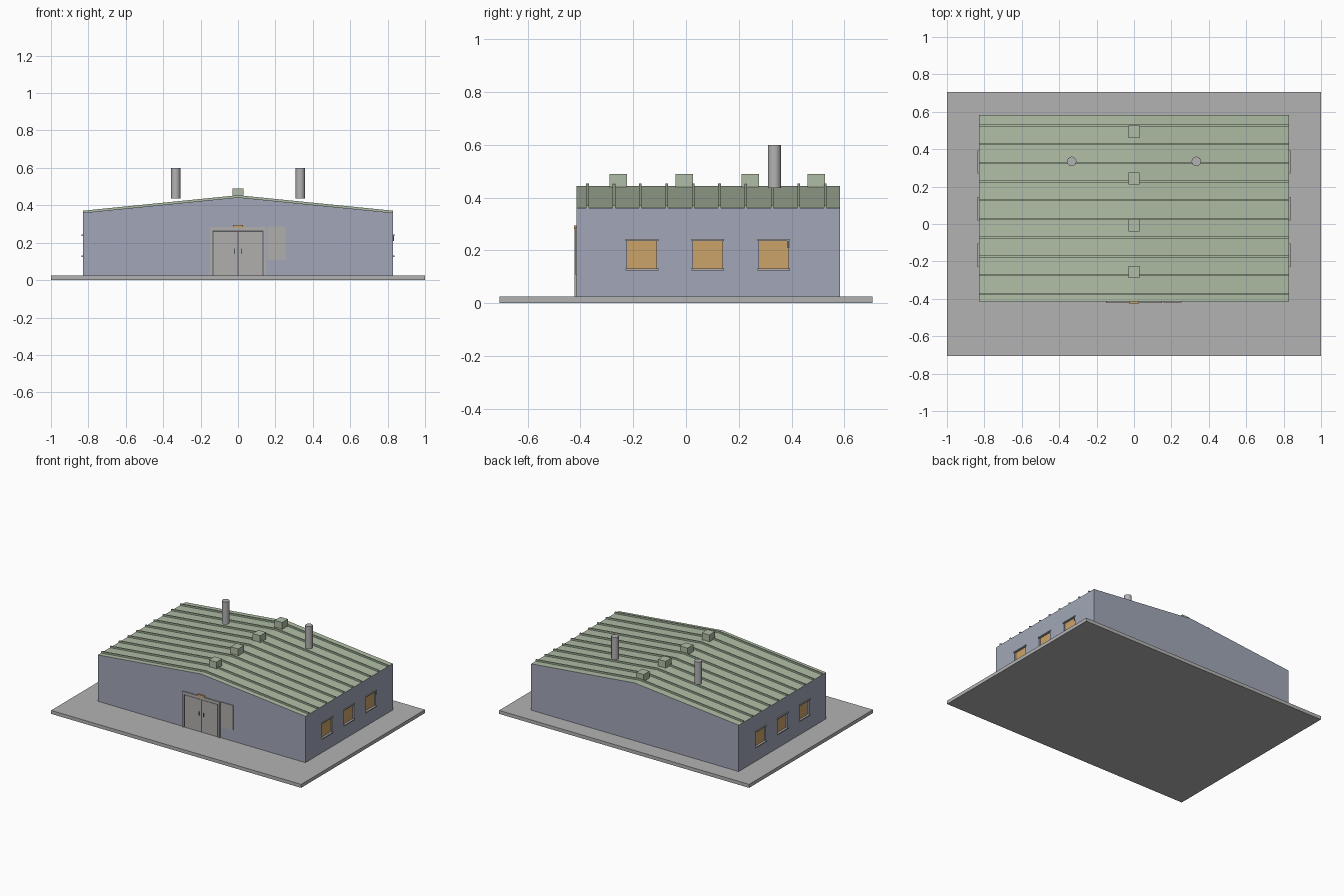
import bpy, bmesh
from mathutils import Matrix, Vector

if "Cube" in bpy.data.objects:
    bpy.data.objects.remove(bpy.data.objects["Cube"])


def mat(name, *rgb):
    m = bpy.data.materials.new(name)
    m.diffuse_color = (*rgb, 1)
    m.use_nodes = True
    m.node_tree.nodes["Principled BSDF"].inputs["Base Color"].default_value = m.diffuse_color
    return m


WALL = mat("blue grey wall", 0.36, 0.39, 0.48)
ROOF = mat("pale green roof", 0.43, 0.51, 0.38)
CONCRETE = mat("concrete grey", 0.45, 0.45, 0.45)
TRIM = mat("light grey trim", 0.44, 0.43, 0.42)
AMBER = mat("amber glass", 0.60, 0.37, 0.14)
DARK = mat("dark metal", 0.10, 0.10, 0.11)


def finish(name, bm, *mats):
    bmesh.ops.recalc_face_normals(bm, faces=bm.faces[:])
    me = bpy.data.meshes.new(name)
    bm.to_mesh(me)
    bm.free()
    for m in mats:
        me.materials.append(m)
    ob = bpy.data.objects.new(name, me)
    bpy.context.collection.objects.link(ob)
    return ob


def boxes(name, spans, *mats):
    """One object from boxes given as (x0, x1, y0, y1, z0, z1)."""
    bm = bmesh.new()
    for x0, x1, y0, y1, z0, z1 in spans:
        centre = Vector((x0 + x1, y0 + y1, z0 + z1)) / 2
        size = (x1 - x0, y1 - y0, z1 - z0)
        bmesh.ops.create_cube(bm, size=1, matrix=Matrix.LocRotScale(centre, None, size))
    return finish(name, bm, *mats)


def prism(bm, profile, y0, y1):
    """Extrude an xz profile along y."""
    face = bm.faces.new([bm.verts.new((x, y0, z)) for x, z in profile])
    ext = bmesh.ops.extrude_face_region(bm, geom=[face])["geom"]
    verts = [v for v in ext if isinstance(v, bmesh.types.BMVert)]
    bmesh.ops.translate(bm, verts=verts, vec=(0, y1 - y0, 0))


W, FRONT, BACK = 0.83, -0.415, 0.583
GROUND, EAVE, RIDGE = 0.025, 0.36, 0.443
WINDOWS = [-0.167, 0.082, 0.332]

# Ground slab
boxes("ground_slab", [(-1, 1, -0.707, 0.707, 0, GROUND)], CONCRETE)

# Gabled hall, upward faces are roof
bm = bmesh.new()
prism(bm, [(-W, GROUND), (W, GROUND), (W, EAVE), (0, RIDGE), (-W, EAVE)], FRONT, BACK)
hall = finish("hall_body", bm, WALL, ROOF)
for p in hall.data.polygons:
    p.material_index = 1 if p.normal.z > 0.5 else 0


def side_spans(x0, x1, half, z0, z1):
    """Boxes at every window, on both side walls."""
    out = []
    for y in WINDOWS:
        out.append((x0, x1, y - half, y + half, z0, z1))
        out.append((-x1, -x0, y - half, y + half, z0, z1))
    return out


# Window openings cut into the side walls
cutter = boxes("window_cutter", side_spans(W - 0.015, W + 0.05, 0.056, 0.13, 0.238), WALL)
cutter.hide_render = True
mod = hall.modifiers.new("openings", "BOOLEAN")
mod.operation, mod.solver, mod.object = "DIFFERENCE", "EXACT", cutter
bpy.context.view_layer.objects.active = hall
bpy.ops.object.modifier_apply(modifier=mod.name)
bpy.data.objects.remove(cutter)

# Panes, lintels and sills
boxes("window_panes", side_spans(W - 0.017, W - 0.010, 0.056, 0.13, 0.238), AMBER)
boxes("window_lintels", side_spans(W - 0.004, W + 0.006, 0.062, 0.236, 0.243), TRIM)
boxes("window_sills", side_spans(W - 0.004, W + 0.007, 0.062, 0.124, 0.131), TRIM)
boxes("wall_bracket", [(W - 0.005, W + 0.004, 0.384, 0.392, 0.21, 0.235)], DARK)

# Standing roof ribs following the pitch
bm = bmesh.new()
rib = [(-W, EAVE), (0, RIDGE), (W, EAVE), (W, EAVE + 0.011), (0, RIDGE + 0.011), (-W, EAVE + 0.011)]
for i in range(10):
    y = -0.373 + 0.1 * i
    prism(bm, rib, y - 0.005, y + 0.005)
finish("roof_ribs", bm, ROOF)

# Ridge vents
boxes("ridge_vents", [(-0.03, 0.03, y - 0.033, y + 0.033, 0.437, 0.49)
                      for y in (-0.257 + 0.25 * i for i in range(4))], ROOF)

# Chimney pipes
for side, name in ((-1, "left_chimney"), (1, "right_chimney")):
    bm = bmesh.new()
    bmesh.ops.create_cone(bm, cap_ends=True, segments=24, radius1=0.025, radius2=0.025,
                          depth=0.163, matrix=Matrix.Translation((side * 0.333, 0.335, 0.5185)))
    pipe = finish(name, bm, CONCRETE)
    bpy.context.view_layer.objects.active = pipe
    pipe.select_set(True)
    bpy.ops.object.shade_smooth_by_angle()
    pipe.select_set(False)

# Double door with frame, canopy, handles and lamp
F = FRONT
leaves, frame, handles = [], [], []
for s in (-1, 1):
    a, b = sorted((s * 0.003, s * 0.130))
    leaves.append((a, b, F - 0.003, F + 0.002, GROUND, 0.258))
    a, b = sorted((s * 0.136, s * 0.149))
    frame.append((a, b, F - 0.008, F + 0.002, GROUND, 0.265))
    a, b = sorted((s * 0.016, s * 0.021))
    handles.append((a, b, F - 0.007, F - 0.002, 0.14, 0.17))
boxes("door_backing", [(-0.137, 0.137, F - 0.001, F + 0.002, GROUND, 0.266)], DARK)
boxes("door_leaves", leaves, TRIM)
frame.append((-0.149, 0.149, F - 0.008, F + 0.002, 0.264, 0.283))
boxes("door_frame", frame, TRIM)
boxes("door_handles", handles, DARK)
boxes("door_lamp", [(-0.028, 0.028, F - 0.010, F + 0.002, 0.281, 0.295)], AMBER)

# Wall board beside the door
boxes("wall_board", [(0.157, 0.253, F - 0.006, F + 0.002, 0.108, 0.286)], TRIM)
